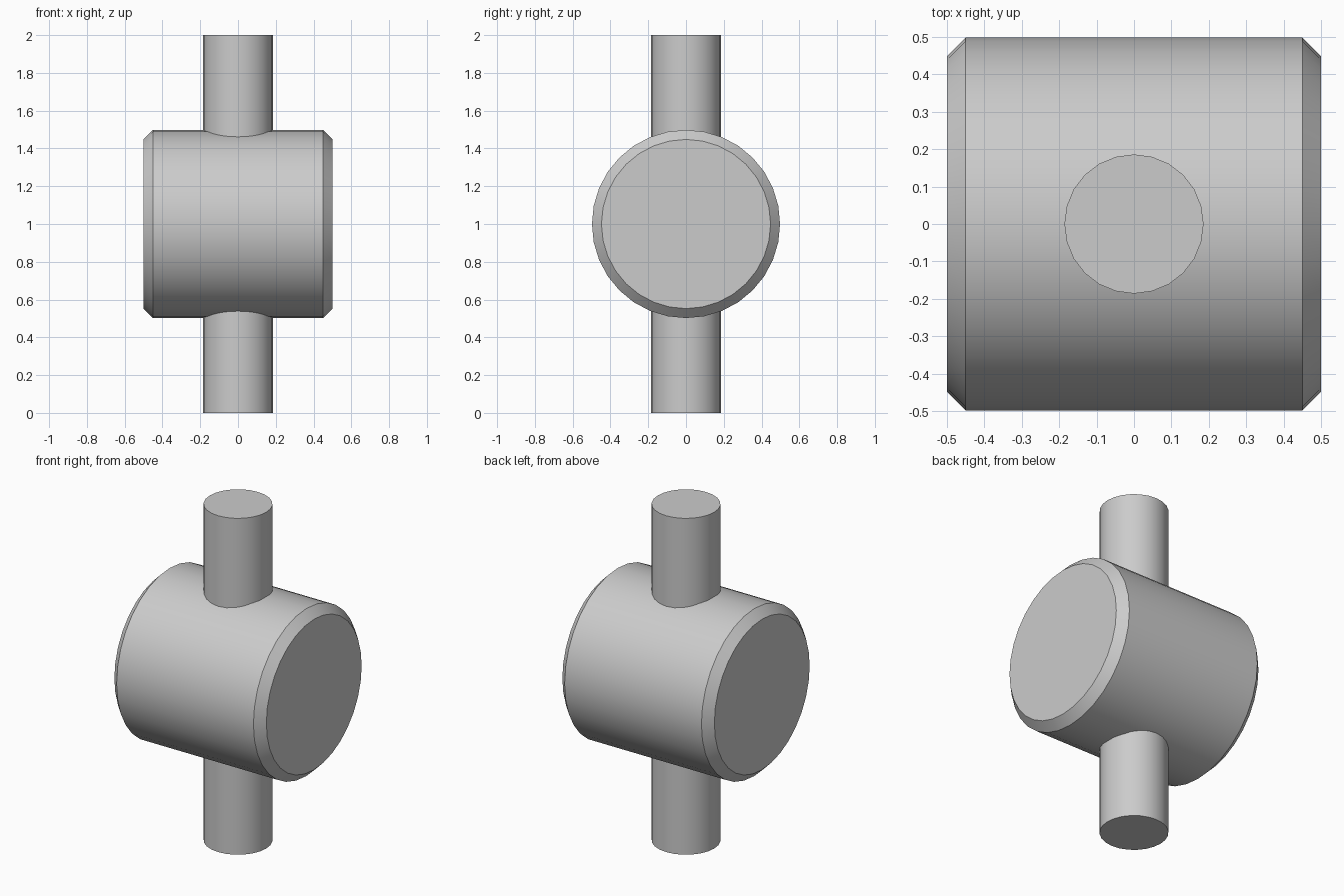
import bpy
import math

cube = bpy.data.objects.get("Cube")
if cube:
    bpy.data.objects.remove(cube, do_unlink=True)

# Single plain grey
grey = bpy.data.materials.new("light_grey")
grey.use_nodes = True
grey.diffuse_color = (0.6, 0.6, 0.6, 1)
grey.node_tree.nodes["Principled BSDF"].inputs["Base Color"].default_value = (0.6, 0.6, 0.6, 1)


def cylinder(name, radius, length, sides, rotation=(0, 0, 0)):
    bpy.ops.mesh.primitive_cylinder_add(vertices=sides, radius=radius, depth=length,
                                        location=(0, 0, 1), rotation=rotation)
    obj = bpy.context.object
    obj.name = name
    obj.data.materials.append(grey)
    bpy.ops.object.transform_apply(location=False, rotation=True, scale=True)
    return obj


def smooth(obj):
    bpy.ops.object.select_all(action="DESELECT")
    obj.select_set(True)
    bpy.context.view_layer.objects.active = obj
    bpy.ops.object.shade_smooth_by_angle(angle=math.radians(30))


# Drum lying along x, with chamfered rims
drum = cylinder("drum", 0.498, 1.0, 32, (0, math.pi / 2, 0))
chamfer = drum.modifiers.new("rim_chamfer", "BEVEL")
chamfer.width = 0.05
chamfer.segments = 1
chamfer.limit_method = "ANGLE"
chamfer.angle_limit = math.radians(60)
bpy.ops.object.modifier_apply(modifier=chamfer.name)
smooth(drum)

# Upright rod passing through the drum
rod = cylinder("upright_rod", 0.186, 2.0, 24)
smooth(rod)
